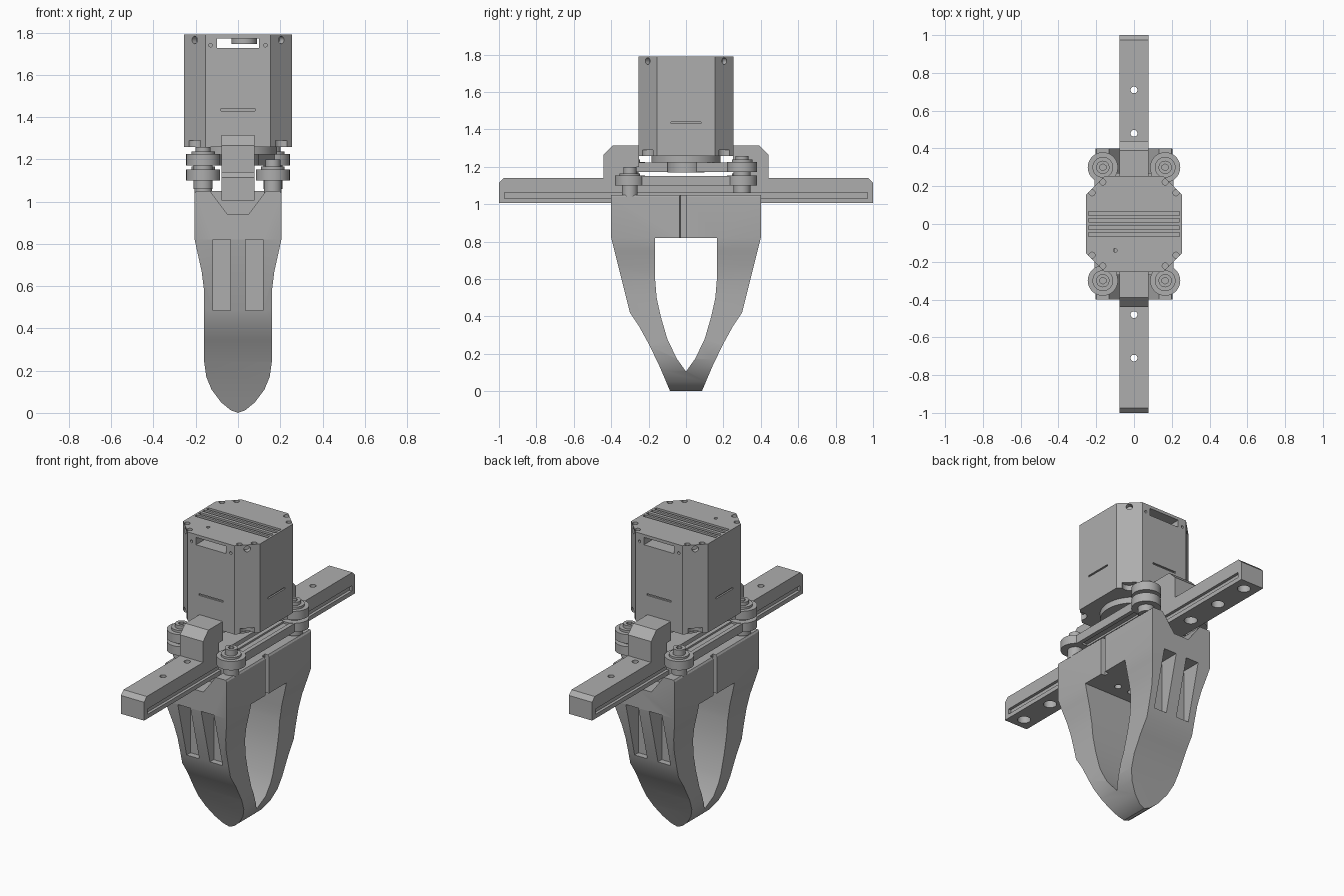
import bpy, bmesh, math
from mathutils import Vector, Matrix

if "Cube" in bpy.data.objects:
    bpy.data.objects.remove(bpy.data.objects["Cube"])

grey = bpy.data.materials.new("machined grey")
grey.use_nodes = True
COLOUR = (0.42, 0.42, 0.42, 1)
grey.diffuse_color = COLOUR
grey.node_tree.nodes["Principled BSDF"].inputs["Base Color"].default_value = COLOUR


def finish(name, bm):
    bmesh.ops.recalc_face_normals(bm, faces=bm.faces)
    mesh = bpy.data.meshes.new(name)
    bm.to_mesh(mesh)
    bm.free()
    mesh.materials.append(grey)
    ob = bpy.data.objects.new(name, mesh)
    bpy.context.collection.objects.link(ob)
    return ob


def prism(name, pts, axis, lo, hi):
    """Extrude a 2D outline along the given axis from lo to hi."""
    place = {"X": lambda a, b, t: (t, a, b),
             "Y": lambda a, b, t: (a, t, b),
             "Z": lambda a, b, t: (a, b, t)}[axis]
    bm = bmesh.new()
    face = bm.faces.new([bm.verts.new(place(a, b, lo)) for a, b in pts])
    out = bmesh.ops.extrude_face_region(bm, geom=[face])
    moved = [v for v in out["geom"] if isinstance(v, bmesh.types.BMVert)]
    bmesh.ops.translate(bm, verts=moved, vec=Vector(place(0, 0, hi - lo)))
    return finish(name, bm)


def box(name, x0, x1, y0, y1, z0, z1):
    return prism(name, [(x0, y0), (x1, y0), (x1, y1), (x0, y1)], "Z", z0, z1)


def cyl(name, centre, r, depth, direction=(0, 0, 1), sides=32):
    bm = bmesh.new()
    turn = Vector(direction).to_track_quat("Z", "Y").to_matrix().to_4x4()
    bmesh.ops.create_cone(bm, cap_ends=True, segments=sides, radius1=r, radius2=r,
                          depth=depth, matrix=Matrix.Translation(centre) @ turn)
    return finish(name, bm)


def disc(name, xy, r, z0, z1, sides=32):
    return cyl(name, (xy[0], xy[1], (z0 + z1) / 2), r, z1 - z0, sides=sides)


def boolean(ob, tool, op="DIFFERENCE"):
    mod = ob.modifiers.new("cut", "BOOLEAN")
    mod.operation, mod.object, mod.solver = op, tool, "EXACT"
    bpy.context.view_layer.objects.active = ob
    bpy.ops.object.modifier_apply(modifier=mod.name)
    bpy.data.objects.remove(tool)


def mirrored(half):
    return half + [(-a, b) for a, b in reversed(half) if abs(a) > 1e-6]


# Gripper body: side outline crossed with front outline
side = [(0.4, 1.05), (0.4, 0.82), (0.3, 0.42), (0.25, 0.345), (0.195, 0.245),
        (0.14, 0.13), (0.085, 0)]
front = [(0.195, 1.055), (0.205, 1.04), (0.205, 0.82), (0.19, 0.75), (0.172, 0.67),
         (0.162, 0.59), (0.16, 0.5), (0.16, 0.24), (0.15, 0.17), (0.125, 0.11),
         (0.08, 0.05), (0.035, 0.013), (0, 0)]
body = prism("gripper_fingers", mirrored(side), "X", -0.3, 0.3)
boolean(body, prism("front_outline", mirrored(front), "Y", -0.6, 0.6), "INTERSECT")
opening = [(0.167, 0.82), (0.167, 0.62), (0.157, 0.5), (0.135, 0.4), (0.1, 0.28),
           (0.05, 0.175), (0, 0.105)]
boolean(body, prism("opening", mirrored(opening), "X", -0.4, 0.4))
notch = [(0.14, 1.06), (0.05, 0.94)]
for s in (-1, 1):
    # Rail notch, finger pockets and seam between the two halves
    boolean(body, prism("notch", mirrored(notch), "Y", s * 0.27, s * 0.5))
    for x in (-0.0775, 0.0775):
        boolean(body, box("pocket", x - 0.042, x + 0.042, *sorted((s * 0.28, s * 0.5)),
                          0.485, 0.82))
        boolean(body, disc("ceiling_hole", (x * 0.6, s * 0.08), 0.02, 0.7, 0.88, 16))
    seam = [(s * 0.22, -s * 0.036), (s * 0.18, -s * 0.03), (s * 0.18, 0), (s * 0.22, 0)]
    boolean(body, prism("seam", seam, "Z", 0.8, 1.1))

# Linear rail with side grooves and counterbored holes
rail = prism("rail", mirrored([(1, 1.005), (1, 1.115), (0.975, 1.14)]), "X", -0.077, 0.077)
for s in (-1, 1):
    boolean(rail, box("groove", *sorted((s * 0.06, s * 0.1)), -0.97, 0.97, 1.03, 1.062))
    for y in (0.48, 0.71, 0.93):
        boolean(rail, disc("counterbore", (0, s * y), 0.036, 0.98, 1.05, 24))
        if y < 0.9:
            boolean(rail, disc("rail_hole", (0, s * y), 0.018, 0.98, 1.2, 20))

# Hooked brackets from rail to motor
hook = [(0.44, 1.13), (0.44, 1.265), (0.39, 1.315), (0.25, 1.315), (0.25, 1.2),
        (0.29, 1.2), (0.29, 1.13)]
for s, tag in ((-1, "front"), (1, "back")):
    prism(tag + "_bracket", [(s * a, b) for a, b in hook], "X", -0.077, 0.077)

# Motor housing
W, C, TOP = 0.255, 0.155, 1.79
octagon = [(W, C), (C, W), (-C, W), (-W, C), (-W, -C), (-C, -W), (C, -W), (W, -C)]
motor = prism("motor_housing", octagon, "Z", 1.258, TOP)
boolean(motor, box("cable_slot", -0.1, 0.1, -0.4, 0.4, 1.728, 1.772))
for y in (-0.055, -0.02, 0.02, 0.055):
    boolean(motor, box("fin_groove", -0.242, 0.242, y - 0.01, y + 0.01, TOP - 0.012, 1.9))
for s in (-1, 1):
    boolean(motor, box("slit", -0.08, 0.08, *sorted((s * 0.245, s * 0.3)), 1.43, 1.44))
    boolean(motor, box("slit", *sorted((s * 0.245, s * 0.3)), -0.08, 0.08, 1.43, 1.44))
    for t in (-1, 1):
        boolean(motor, disc("foot_notch", (s * 0.21, t * 0.21), 0.04, 1.2, 1.29, 24))
        boolean(motor, cyl("corner_hole", (s * 0.205, t * 0.205, 1.765), 0.018, 0.06,
                           (s, t, 0), 16))
        boolean(motor, cyl("face_hole", (s * 0.13, t * 0.25, 1.74), 0.008, 0.06,
                           (0, 1, 0), 12))
        for x, y in ((0.165, 0.222), (0.222, 0.165)):
            boolean(motor, disc("screw_hole", (s * x, t * y), 0.016, TOP - 0.02, 1.9, 16))
boolean(motor, disc("top_hole", (-0.1, -0.14), 0.01, TOP - 0.02, 1.9, 12))
disc("cable_plug", (0.03, 0), 0.06, 1.745, 1.775)
disc("motor_flange", (0, 0), 0.185, 1.222, 1.262, 48)
disc("crank_hub", (0, 0), 0.1, 1.17, 1.23)


def link(name, a, b, z0, z1):
    """Dog-bone link: round ends, thin web and two raised edges."""
    a, b = Vector(a), Vector(b)
    along = (b - a).normalized()
    across = Vector((-along.y, along.x))
    for i, end in enumerate((a, b)):
        disc(f"{name}_end_{i + 1}", end, 0.08, z0, z1, 40)

    def strip(part, lo, hi, s0, s1):
        pts = [a + across * lo, b + across * lo, b + across * hi, a + across * hi]
        prism(f"{name}_{part}", [tuple(p) for p in pts], "Z", s0, s1)
    strip("web", -0.03, 0.03, z0 + 0.012, z1 - 0.012)
    strip("inner_edge", -0.045, -0.02, z0, z1 - 0.002)
    strip("outer_edge", 0.02, 0.045, z0, z1 - 0.002)


# Linkage: diagonal crank above, two straight links below
P, Q = 0.165, 0.3
link("crank", (-P, -Q), (P, Q), 1.172, 1.225)
for s, tag in ((1, "left"), (-1, "right")):
    link(tag + "_link", (s * P, -s * Q), (s * P, s * Q), 1.1, 1.153)
    # Finger pivot
    pin = (s * P, -s * Q)
    disc(tag + "_finger_standoff", pin, 0.042, 1.04, 1.1)
    disc(tag + "_finger_washer", pin, 0.055, 1.15, 1.165)
    head = disc(tag + "_finger_bolt", pin, 0.035, 1.165, 1.2)
    boolean(head, disc("hex_socket", pin, 0.018, 1.18, 1.3, 6))
    # Crank pivot
    pin = (s * P, s * Q)
    disc(tag + "_crank_pin", pin, 0.045, 1.06, 1.18)
    disc(tag + "_crank_washer", pin, 0.055, 1.222, 1.238)
    head = disc(tag + "_crank_bolt", pin, 0.035, 1.238, 1.258)
    boolean(head, disc("hex_socket", pin, 0.018, 1.245, 1.3, 6))

# Smooth shading with sharp edges kept
bpy.ops.object.select_all(action="DESELECT")
for ob in bpy.context.collection.objects:
    if ob.type == "MESH" and grey.name in ob.data.materials:
        ob.select_set(True)
        bpy.context.view_layer.objects.active = ob
bpy.ops.object.shade_smooth_by_angle(angle=math.radians(25))
